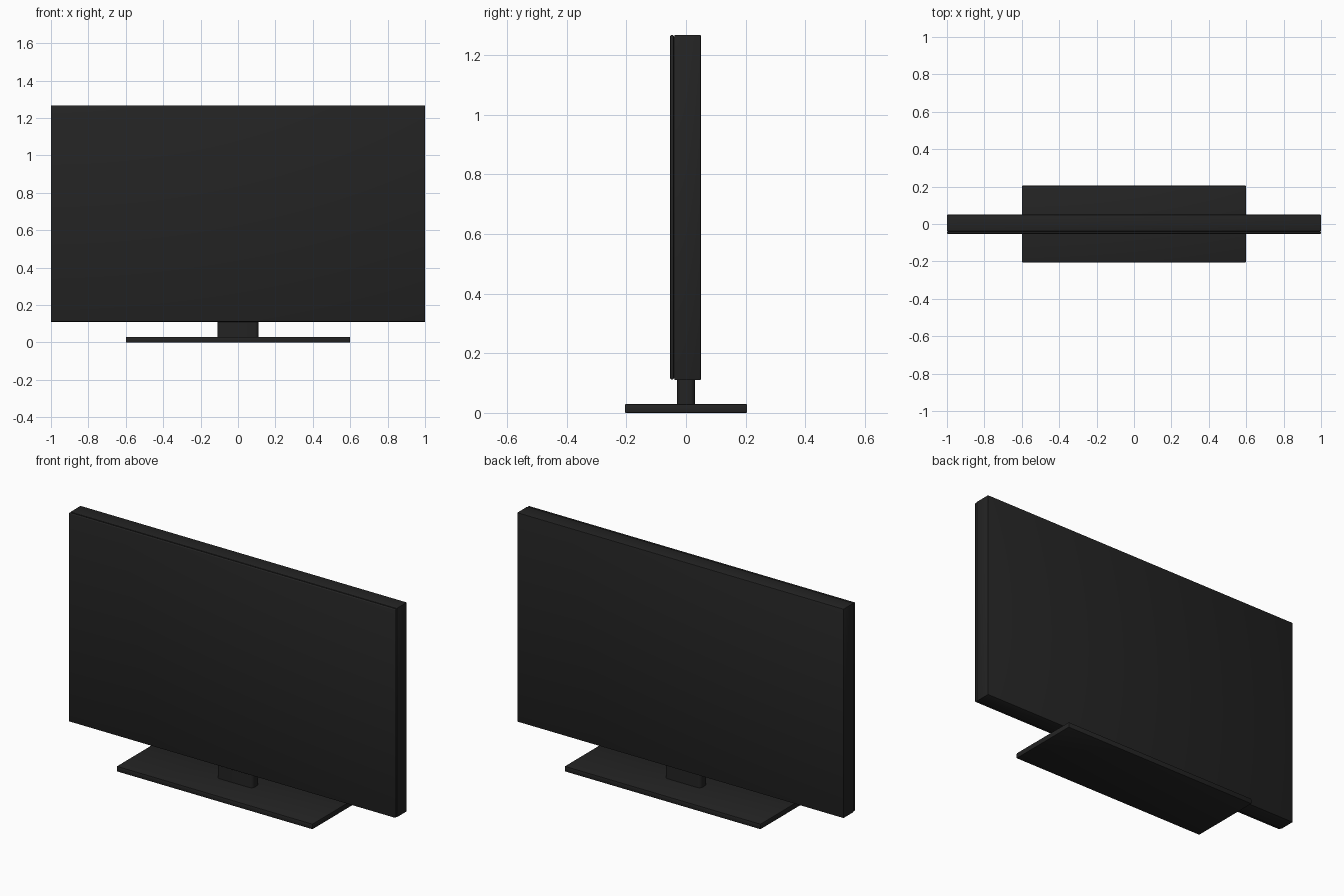
import bpy
import bmesh
import math

old = bpy.data.objects.get("Cube")
if old:
    bpy.data.objects.remove(old, do_unlink=True)


def make_material(name, level):
    mat = bpy.data.materials.new(name)
    mat.use_nodes = True
    colour = (level, level, level, 1.0)
    mat.diffuse_color = colour
    shader = mat.node_tree.nodes["Principled BSDF"]
    shader.inputs["Base Color"].default_value = colour
    shader.inputs["Roughness"].default_value = 0.6
    return mat


black = make_material("soft_black", 0.017)


def box(name, low, high, bevel=0.0, segments=2, vertical_only=False, soft=False):
    """Box between two corners, with optional rounded edges."""
    bm = bmesh.new()
    bmesh.ops.create_cube(bm, size=1)
    for v in bm.verts:
        v.co = [(a + b) / 2 + c * (b - a) for a, b, c in zip(low, high, v.co)]
    if bevel:
        edges = [e for e in bm.edges if not vertical_only
                 or abs(e.verts[0].co.z - e.verts[1].co.z) > 0.001]
        bmesh.ops.bevel(bm, geom=edges, offset=bevel, segments=segments,
                        profile=0.5, affect='EDGES')
    mesh = bpy.data.meshes.new(name)
    bm.to_mesh(mesh)
    bm.free()
    mesh.materials.append(black)
    obj = bpy.data.objects.new(name, mesh)
    bpy.context.collection.objects.link(obj)
    bpy.ops.object.select_all(action='DESELECT')
    obj.select_set(True)
    bpy.context.view_layer.objects.active = obj
    if soft:
        bpy.ops.object.shade_smooth()
    else:
        bpy.ops.object.shade_smooth_by_angle(angle=math.radians(35))
    return obj


# Screen: softly shaded front panel, recessed seam, and rear housing
box("screen_panel", (-1, -0.053, 0.112), (1, -0.041, 1.267), 0.004, soft=True)
box("panel_seam", (-0.996, -0.044, 0.116), (0.996, -0.034, 1.263))
box("rear_housing", (-1, -0.039, 0.11), (1, 0.05, 1.268), 0.003)

# Stand: short neck with rounded corners on a flat rectangular foot
box("stand_neck", (-0.11, -0.031, 0.02), (0.11, 0.031, 0.13), 0.02,
    segments=4, vertical_only=True)
box("stand_base", (-0.6, -0.205, 0), (0.6, 0.205, 0.03), 0.004)
